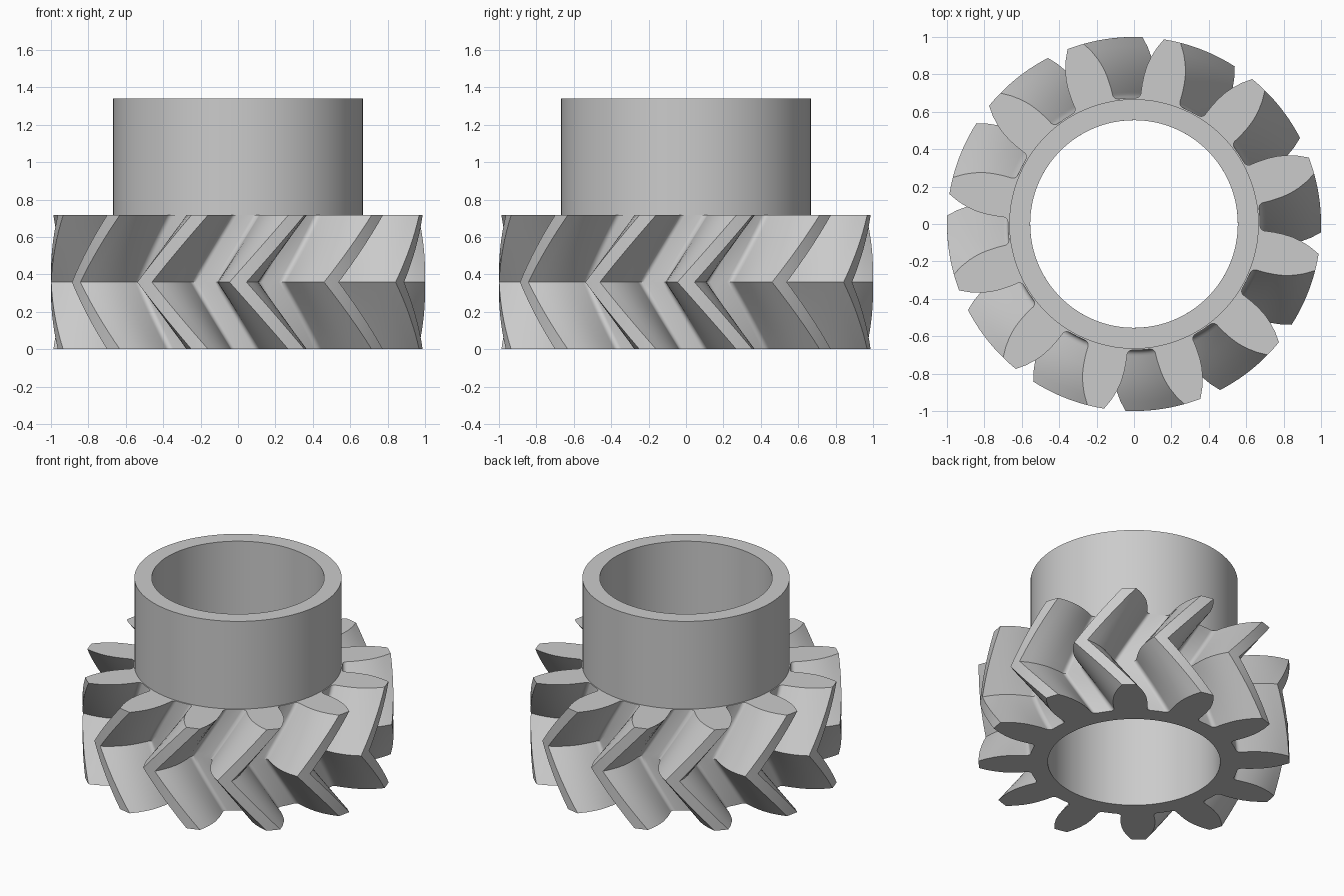
import bpy
import bmesh
from math import sin, cos, radians, degrees, pi

cube = bpy.data.objects.get("Cube")
if cube:
    bpy.data.objects.remove(cube, do_unlink=True)

TEETH = 12
PITCH = 360 / TEETH
TWIST = 18.2            # degrees from the middle plane to either end
GEAR_H, TOTAL_H = 0.717, 1.34
BORE, COLLAR = 0.555, 0.667
ROOT, FILLET = 0.674, 0.032

grey = bpy.data.materials.new("plain_grey")
grey.use_nodes = True
grey.diffuse_color = (0.6, 0.6, 0.6, 1)
grey.node_tree.nodes["Principled BSDF"].inputs["Base Color"].default_value = (0.6, 0.6, 0.6, 1)


def loft(name, rings):
    """Skin a list of equal closed rings, joining the last back to the first."""
    bm = bmesh.new()
    loops = [[bm.verts.new(p) for p in ring] for ring in rings]
    n = len(loops[0])
    for a, b in zip(loops, loops[1:] + loops[:1]):
        for i in range(n):
            j = (i + 1) % n
            bm.faces.new((a[i], a[j], b[j], b[i]))
    bmesh.ops.recalc_face_normals(bm, faces=bm.faces)
    mesh = bpy.data.meshes.new(name)
    bm.to_mesh(mesh)
    bm.free()
    mesh.materials.append(grey)
    ob = bpy.data.objects.new(name, mesh)
    bpy.context.collection.objects.link(ob)
    bpy.ops.object.select_all(action='DESELECT')
    ob.select_set(True)
    bpy.context.view_layer.objects.active = ob
    bpy.ops.object.shade_smooth_by_angle(angle=radians(30))
    return ob


def ring(outline, z, turn=0, radius=None):
    """Polar outline of (radius, degrees) placed at a height and turned."""
    return [((radius or r) * cos(radians(a + turn)),
             (radius or r) * sin(radians(a + turn)), z) for r, a in outline]


# Half of one tooth: rounded root corner, then curved flank, as radius and half angle
half = []
for i in range(6):
    a = i / 5 * pi / 2
    r = ROOT + FILLET * (1 - cos(a))
    half.append((r, PITCH / 2 - degrees((0.045 + FILLET * sin(a)) / r)))
half += [(0.75, 8.45), (0.8, 7.9), (0.85, 7.1), (0.9, 5.9), (0.95, 4.4), (1.0, 2.6)]

# Full tooth with a tip point and a root point, repeated around the gear
tooth = [(ROOT, -PITCH / 2)] + [(r, -a) for r, a in half] + [(1.0, 0)]
tooth += [(r, a) for r, a in reversed(half)]
outline = [(r, a + k * PITCH) for k in range(TEETH) for r, a in tooth]

# Herringbone gear with bore
STEPS = 16
layers = [ring(outline, GEAR_H * i / STEPS, TWIST * abs(2 * i / STEPS - 1))
          for i in range(STEPS + 1)]
loft("herringbone_gear",
     [ring(outline, 0, TWIST, BORE)] + layers + [ring(outline, GEAR_H, TWIST, BORE)])

# Plain collar above the gear
circle = [(1, i * 360 / 120) for i in range(120)]
loft("collar", [ring(circle, z, 0, r) for r, z in
                ((BORE, GEAR_H), (COLLAR, GEAR_H), (COLLAR, TOTAL_H), (BORE, TOTAL_H))])
